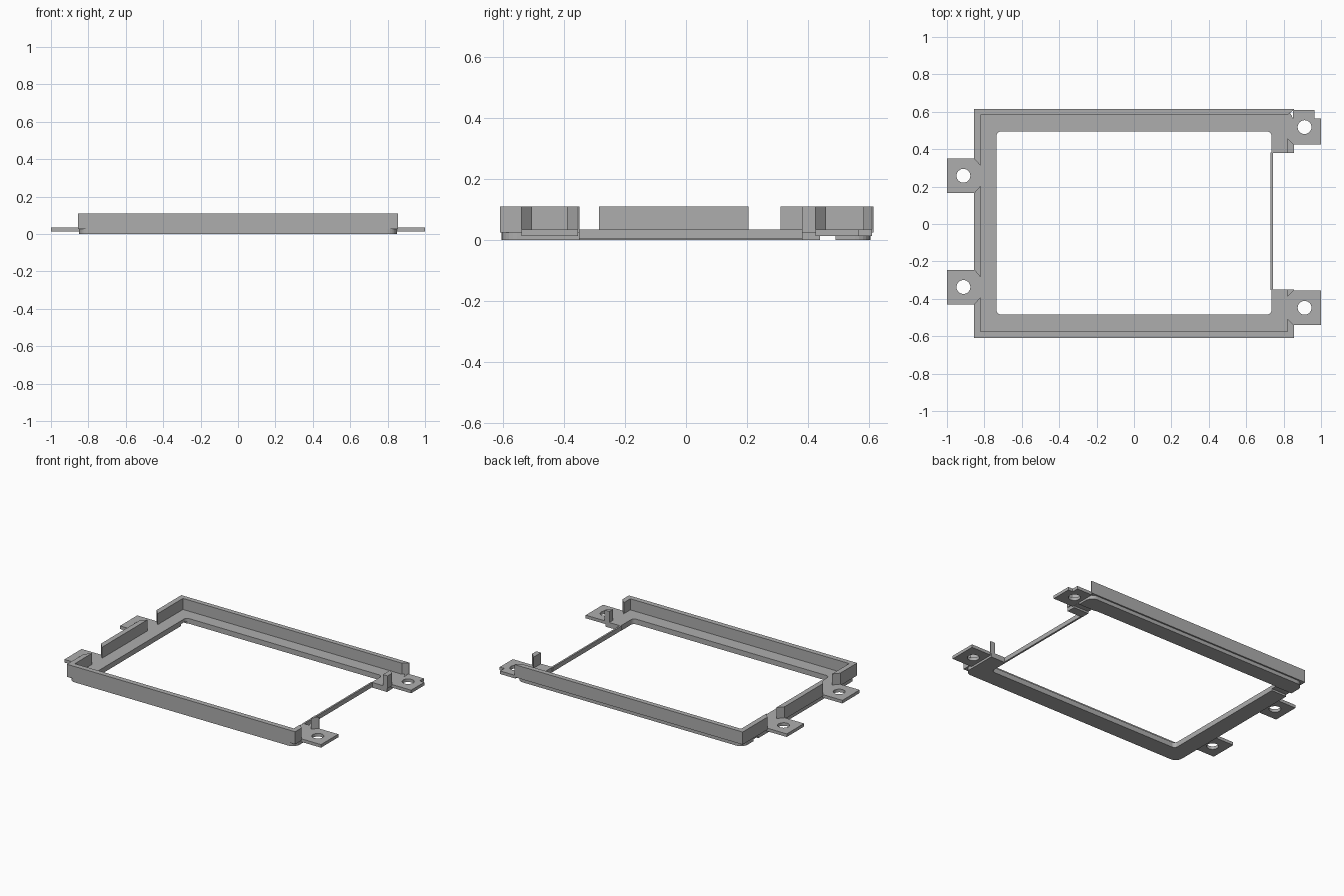
import bpy, bmesh, math
from mathutils import Vector

cube = bpy.data.objects.get("Cube")
if cube:
    bpy.data.objects.remove(cube, do_unlink=True)

grey = bpy.data.materials.new("mid_grey")
grey.use_nodes = True
colour = (0.42, 0.42, 0.42, 1)
grey.diffuse_color = colour
grey.node_tree.nodes["Principled BSDF"].inputs["Base Color"].default_value = colour


def rounded(points, steps=6):
    """Outline in which each point may carry a corner radius as third value."""
    out = []
    n = len(points)
    for i, p in enumerate(points):
        c = Vector(p[:2])
        if len(p) < 3:
            out.append(c)
            continue
        a = (Vector(points[i - 1][:2]) - c).normalized() * p[2]
        b = (Vector(points[(i + 1) % n][:2]) - c).normalized() * p[2]
        for k in range(steps + 1):
            t = k / steps * math.pi / 2
            out.append(c + a * (1 - math.sin(t)) + b * (1 - math.cos(t)))
    return out


def prism(name, points, z0, z1):
    """Extrude a flat outline from z0 to z1."""
    bm = bmesh.new()
    face = bm.faces.new([bm.verts.new((p.x, p.y, z0)) for p in rounded(points)])
    top = bmesh.ops.extrude_face_region(bm, geom=[face])["geom"]
    verts = [v for v in top if isinstance(v, bmesh.types.BMVert)]
    bmesh.ops.translate(bm, vec=(0, 0, z1 - z0), verts=verts)
    bmesh.ops.recalc_face_normals(bm, faces=bm.faces)
    mesh = bpy.data.meshes.new(name)
    bm.to_mesh(mesh)
    bm.free()
    mesh.materials.append(grey)
    ob = bpy.data.objects.new(name, mesh)
    bpy.context.collection.objects.link(ob)
    return ob


def box(name, x0, x1, y0, y1, z0, z1):
    return prism(name, [(x0, y0), (x1, y0), (x1, y1), (x0, y1)], z0, z1)


def cut(ob, cutter):
    mod = ob.modifiers.new("cut", "BOOLEAN")
    mod.operation = "DIFFERENCE"
    mod.solver = "EXACT"
    mod.object = cutter
    bpy.context.view_layer.objects.active = ob
    bpy.ops.object.modifier_apply(modifier=mod.name)
    bpy.data.objects.remove(cutter, do_unlink=True)


BASE_TOP = 0.035
WALL = (0.025, 0.11)

# Base: C-shaped flat rail, open on the left side
base = prism("base_rail", [
    (0.85, -0.35), (0.85, -0.605, 0.05), (-0.85, -0.605, 0.05),
    (-0.85, 0.605, 0.05), (0.85, 0.605, 0.05), (0.85, 0.38),
    (0.735, 0.38), (0.735, 0.495, 0.025), (-0.735, 0.495, 0.025),
    (-0.735, -0.485, 0.025), (0.735, -0.485, 0.025), (0.735, -0.35),
], 0, BASE_TOP)

# Shallow channels under the rear corners
cut(base, box("channel_cutter", -1, 1, 0.44, 0.49, -0.02, 0.013))

# Thin strip closing the open side
box("thin_strip", 0.73, 0.742, -0.352, 0.382, 0.005, BASE_TOP)

# Upright walls, with slanted ends around the tabs
prism("front_wall", [
    (-0.855, -0.43), (-0.855, -0.61), (0.855, -0.61), (0.855, -0.54),
    (0.82, -0.505), (0.82, -0.575), (-0.82, -0.575), (-0.82, -0.39)], *WALL)
prism("back_wall", [
    (-0.855, 0.35), (-0.82, 0.31), (-0.82, 0.582), (0.82, 0.582),
    (0.855, 0.61), (0.855, 0.615), (-0.855, 0.615)], *WALL)
prism("right_wall", [
    (-0.855, 0.165), (-0.855, -0.245), (-0.82, -0.285), (-0.82, 0.205)], *WALL)
prism("front_post", [
    (0.82, -0.39), (0.855, -0.355), (0.855, -0.35), (0.82, -0.35)], *WALL)
prism("back_post", [
    (0.82, 0.38), (0.855, 0.38), (0.855, 0.425), (0.82, 0.46)], *WALL)

# Mounting tabs with screw holes
tabs = {
    "right_back_tab": (-1, 0.165, 0.35, 0.258),
    "right_front_tab": (-1, -0.43, -0.245, -0.337),
    "left_front_tab": (1, -0.54, -0.355, -0.448),
    "left_back_tab": (1, 0.425, 0.61, 0.518),
}
for name, (side, y0, y1, hole_y) in tabs.items():
    outline = [(side * 0.85, y0), (side, y0), (side, y1), (side * 0.85, y1)]
    if name == "left_back_tab":
        outline[2:3] = [(1, 0.565), (0.965, 0.565), (0.965, y1)]
    tab = prism(name, outline, 0.014, BASE_TOP)
    ring = [(side * 0.912 + 0.037 * math.cos(a), hole_y + 0.037 * math.sin(a))
            for a in (k * math.tau / 32 for k in range(32))]
    cut(tab, prism("hole_cutter", ring, -0.1, 0.1))
